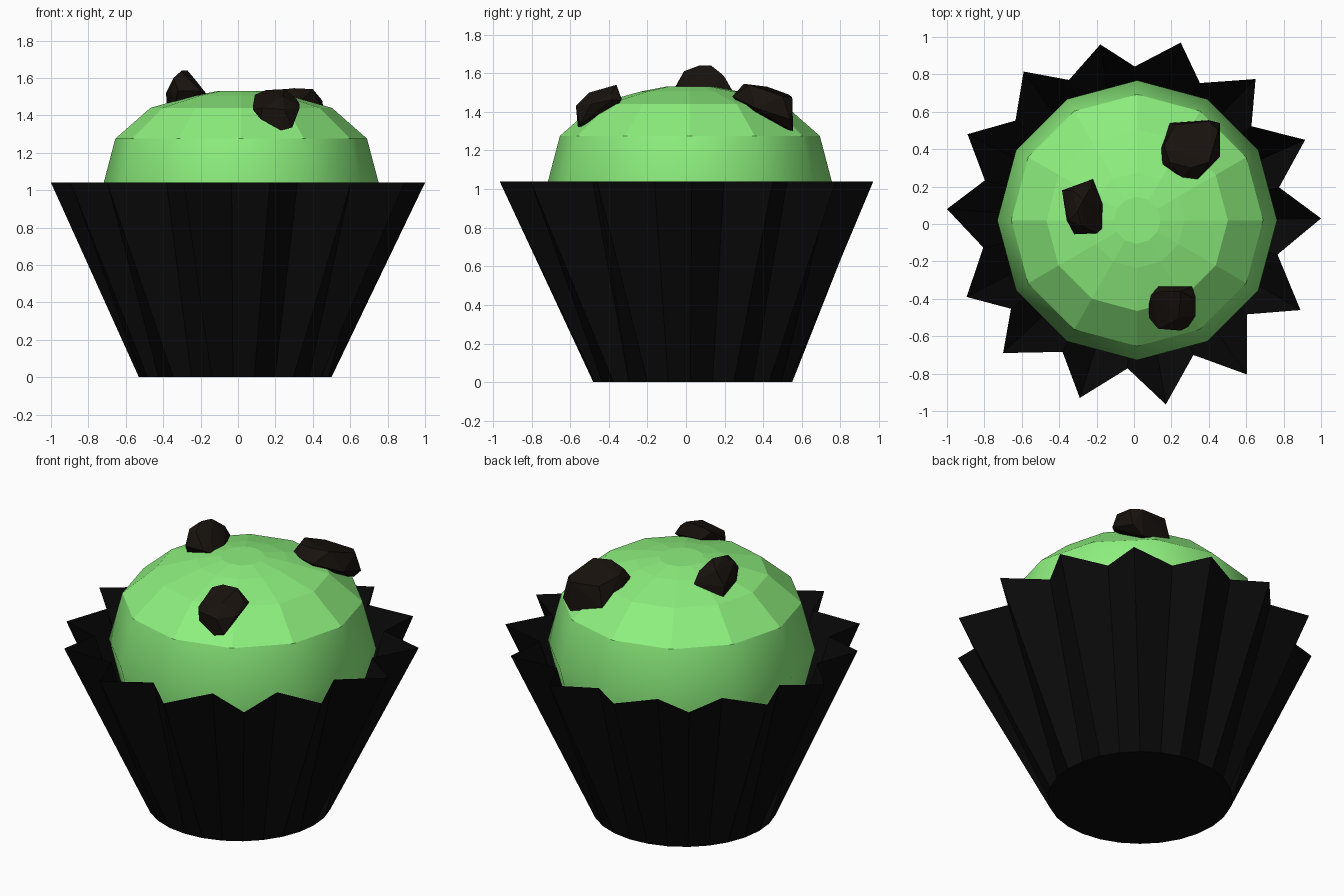
import bpy, bmesh
from math import cos, sin, pi, radians


def material(name, rgb):
    m = bpy.data.materials.new(name)
    m.diffuse_color = (*rgb, 1)
    return m


def finish(bm, name, mat):
    bmesh.ops.recalc_face_normals(bm, faces=bm.faces)
    me = bpy.data.meshes.new(name)
    bm.to_mesh(me)
    bm.free()
    me.materials.append(mat)
    ob = bpy.data.objects.new(name, me)
    bpy.context.collection.objects.link(ob)
    return ob


def bridge(bm, a, b):
    n = len(a)
    return [bm.faces.new((a[i], a[(i + 1) % n], b[(i + 1) % n], b[i])) for i in range(n)]


black = material("wrapper_black", (0.003, 0.003, 0.003))
green = material("cake_green", (0.27, 0.87, 0.21))
brown = material("chip_brown", (0.009, 0.006, 0.004))

# Pleated paper wrapper: round base, open star-shaped rim
tips = [(1, .03), (.915, .45), (.65, .775), (.25, .97), (-.18, .96), (-.59, .815), (-.89, .48),
        (-1, .08), (-.895, -.39), (-.7, -.69), (-.29, -.93), (.17, -.965), (.605, -.805), (.89, -.46)]
CX, CY, RIM_Z = -.015, .035, 1.04
bm = bmesh.new()
base, rim = [], []
for k, tip in enumerate(tips):
    for half in (0, 1):
        a = radians(-1.36) + (2 * k + half) * pi / 14
        base.append(bm.verts.new((CX + .515 * cos(a), CY + .515 * sin(a), 0)))
        x, y = (CX + .807 * cos(a), CY + .807 * sin(a)) if half else tip
        rim.append(bm.verts.new((x, y, RIM_Z)))
bridge(bm, base, rim)
bm.faces.new(base)
finish(bm, "wrapper", black)

# Twelve-sided domed cake, its lower half hidden in the wrapper
profile = [(.125, .46), (.485, .55), (.68, .72), (.748, .99),
           (.673, 1.275), (.485, 1.44), (.255, 1.505), (.125, 1.53)]
bm = bmesh.new()
rings = [[bm.verts.new((.017 + r * cos(i * pi / 6), .02 + r * sin(i * pi / 6), z))
          for i in range(12)] for r, z in profile]
for j in range(len(rings) - 1):
    for f in bridge(bm, rings[j], rings[j + 1]):
        f.smooth = j in (2, 3)
bm.faces.new(rings[0])
bm.faces.new(rings[-1])
finish(bm, "cake_dome", green)


# Faceted chips pressed into the top
def chip(name, pts):
    bm = bmesh.new()
    for p in pts:
        bm.verts.new(p)
    res = bmesh.ops.convex_hull(bm, input=bm.verts[:])
    loose = [v for v in bm.verts if not v.link_faces]
    bmesh.ops.delete(bm, geom=loose, context='VERTS')
    finish(bm, name, brown)


chip("chip_back", [
    (.19, .33, 1.53), (.30, .30, 1.545), (.40, .33, 1.54), (.45, .50, 1.48), (.40, .55, 1.475),
    (.22, .53, 1.49), (.16, .42, 1.53), (.26, .25, 1.49), (.34, .24, 1.48), (.46, .36, 1.42),
    (.46, .54, 1.36), (.40, .555, 1.30), (.19, .54, 1.36), (.14, .40, 1.43), (.15, .31, 1.47),
    (.28, .35, 1.36)])
chip("chip_left", [
    (-.30, .07, 1.64), (-.27, .13, 1.64), (-.345, .02, 1.60), (-.33, .18, 1.60), (-.28, -.01, 1.61),
    (-.23, .20, 1.58), (-.22, .05, 1.58), (-.385, .18, 1.52), (-.36, .02, 1.52), (-.32, -.055, 1.53),
    (-.20, -.05, 1.53), (-.165, -.02, 1.51), (-.165, .10, 1.51), (-.22, .24, 1.51),
    (-.38, .18, 1.45), (-.34, 0, 1.45), (-.20, .10, 1.42)])
chip("chip_front", [
    (.09, -.38, 1.51), (.15, -.36, 1.535), (.25, -.36, 1.54), (.31, -.39, 1.49), (.24, -.50, 1.50),
    (.13, -.56, 1.44), (.25, -.57, 1.43), (.33, -.49, 1.44), (.33, -.39, 1.46), (.08, -.50, 1.43),
    (.08, -.43, 1.45), (.29, -.55, 1.335), (.23, -.56, 1.32), (.12, -.55, 1.38), (.13, -.335, 1.47),
    (.31, -.335, 1.46), (.20, -.40, 1.36)])
